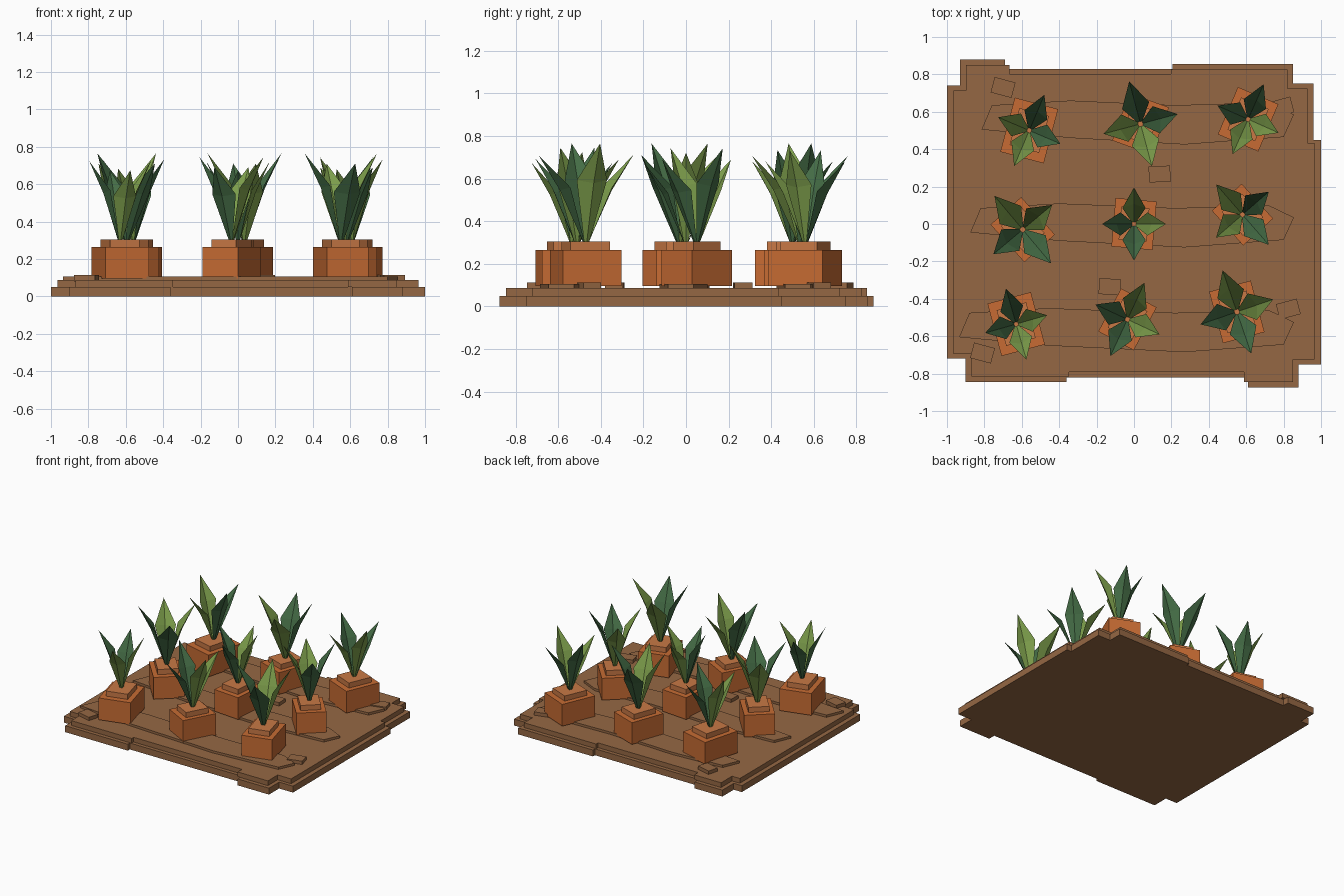
import bpy, bmesh, math
from mathutils import Matrix, Vector

if "Cube" in bpy.data.objects:
    bpy.data.objects.remove(bpy.data.objects["Cube"])


def material(name, r, g, b):
    m = bpy.data.materials.new(name)
    m.use_nodes = True
    m.diffuse_color = (r, g, b, 1)
    m.node_tree.nodes["Principled BSDF"].inputs["Base Color"].default_value = (r, g, b, 1)
    return m


SOIL = material("soil brown", .30, .137, .057)
ORANGE = material("carrot orange", .57, .148, .033)
CAP = material("light orange", .58, .19, .06)
LIGHT = material("yellow green", .20, .335, .07)
DARK = material("deep green", .058, .15, .06)


def finish(name, bm, *mats):
    bmesh.ops.recalc_face_normals(bm, faces=bm.faces)
    me = bpy.data.meshes.new(name)
    bm.to_mesh(me)
    bm.free()
    for m in mats:
        me.materials.append(m)
    ob = bpy.data.objects.new(name, me)
    bpy.context.collection.objects.link(ob)
    return ob


def prism(name, outline, z0, z1, mat):
    """Extrude a flat outline between two heights."""
    bm = bmesh.new()
    face = bm.faces.new([bm.verts.new((x, y, z0)) for x, y in outline])
    top = bmesh.ops.extrude_face_region(bm, geom=[face])["geom"]
    for v in top:
        if isinstance(v, bmesh.types.BMVert):
            v.co.z = z1
    return finish(name, bm, mat)


def box(name, x, y, z0, z1, w, d, angle, mat):
    bm = bmesh.new()
    place = (Matrix.Translation((x, y, (z0 + z1) / 2))
             @ Matrix.Rotation(math.radians(angle), 4, 'Z')
             @ Matrix.Diagonal((w, d, z1 - z0, 1)))
    bmesh.ops.create_cube(bm, size=1, matrix=place)
    return finish(name, bm, mat)


# Stepped soil bed: two slabs sharing one notched outline
bed = [(-.93, .88), (-.69, .88), (-.69, .83), (.205, .83), (.205, .855), (.85, .855),
       (.85, .75), (.96, .75), (.96, .45), (1, .45), (1, -.75), (.88, -.75),
       (.88, -.875), (.61, -.875), (.61, -.82), (-.36, -.82), (-.36, -.845),
       (-.9, -.845), (-.9, -.72), (-1, -.72), (-1, .74), (-.93, .74)]
prism("lower_soil_slab", bed, 0, .05, SOIL)
prism("upper_soil_slab", [(x * .965, y * .965) for x, y in bed], .05, .087, SOIL)

# Planting ridges
ridge = [(-.82, .085), (-.875, -.045), (-.4, -.09), (.27, -.125), (.8, -.085),
         (.855, .035), (.72, .1), (.22, .085), (-.4, .11)]
for i, (shift, y0) in enumerate([(-.06, -.56), (0, 0), (.06, .55)]):
    prism(f"ridge_{i + 1}", [(x + (shift if x < 0 else 0), y + y0) for x, y in ridge],
          .08, .105, SOIL)

# Loose flat clods
for i, (x, y, a) in enumerate([(-.7, .73, -15), (.137, .267, 3), (-.13, -.335, -3),
                               (.825, -.455, 15), (-.81, -.69, -15), (.79, .625, 15)]):
    box(f"clod_{i + 1}", x, y, .08, .113, .115, .085, a, SOIL)


def leaves(name, x, y, scale, start, first_light):
    """Four folded, pointed leaves; two neighbours are light, two are deep green."""
    bm = bmesh.new()
    for k in range(4):
        reach, height = (.205, .465) if k % 2 else (.235, .41)
        turn = Matrix.Rotation(math.radians(start + 90 * k), 4, 'Z')

        def vert(r, side, h):
            p = turn @ Vector((r * scale, side * scale, 0))
            return bm.verts.new((x + p.x, y + p.y, .3 + h * min(1, .45 + .55 * scale)))

        base, tip = vert(.012, 0, 0), vert(reach, 0, height)
        rib = vert(reach * .55, 0, height * .6)
        for s in (-1, 1):
            root = vert(.01, s * .012, 0)
            edge = vert(reach * .52 - .02, s * .075, height * .63)
            for f in ((base, root, edge, rib), (rib, edge, tip)):
                face = bm.faces.new(f)
                face.material_index = 0 if (k - first_light) % 4 < 2 else 1
    finish(name, bm, LIGHT, DARK)


# Carrots: x, y, width, depth, turn, leaf scale, leaf start angle, first light leaf
plants = [(-.56, .5, .24, .3, -15, .88, 67, 1), (.035, .535, .225, .27, -20, 1, 105, 1),
          (.61, .56, .235, .275, -23, .87, 66, 2), (-.595, -.03, .22, .27, 42, 1, 130, 3),
          (0, 0, .22, .26, -5, .83, 90, 3), (.58, .05, .215, .25, 42, .91, 131, 0),
          (-.63, -.535, .24, .29, 15, .84, 106, 2), (-.035, -.51, .215, .26, -28, .92, 65, 3),
          (.55, -.47, .23, .285, 15, 1, 109, 3)]
for i, (x, y, w, d, a, s, start, light) in enumerate(plants):
    n = i + 1
    box(f"carrot_body_{n}", x, y, .095, .265, w, d, a, ORANGE)
    box(f"carrot_cap_{n}", x, y, .26, .305, w * .68, d * .68, a, CAP)
    leaves(f"carrot_leaves_{n}", x, y, s, start, light)
